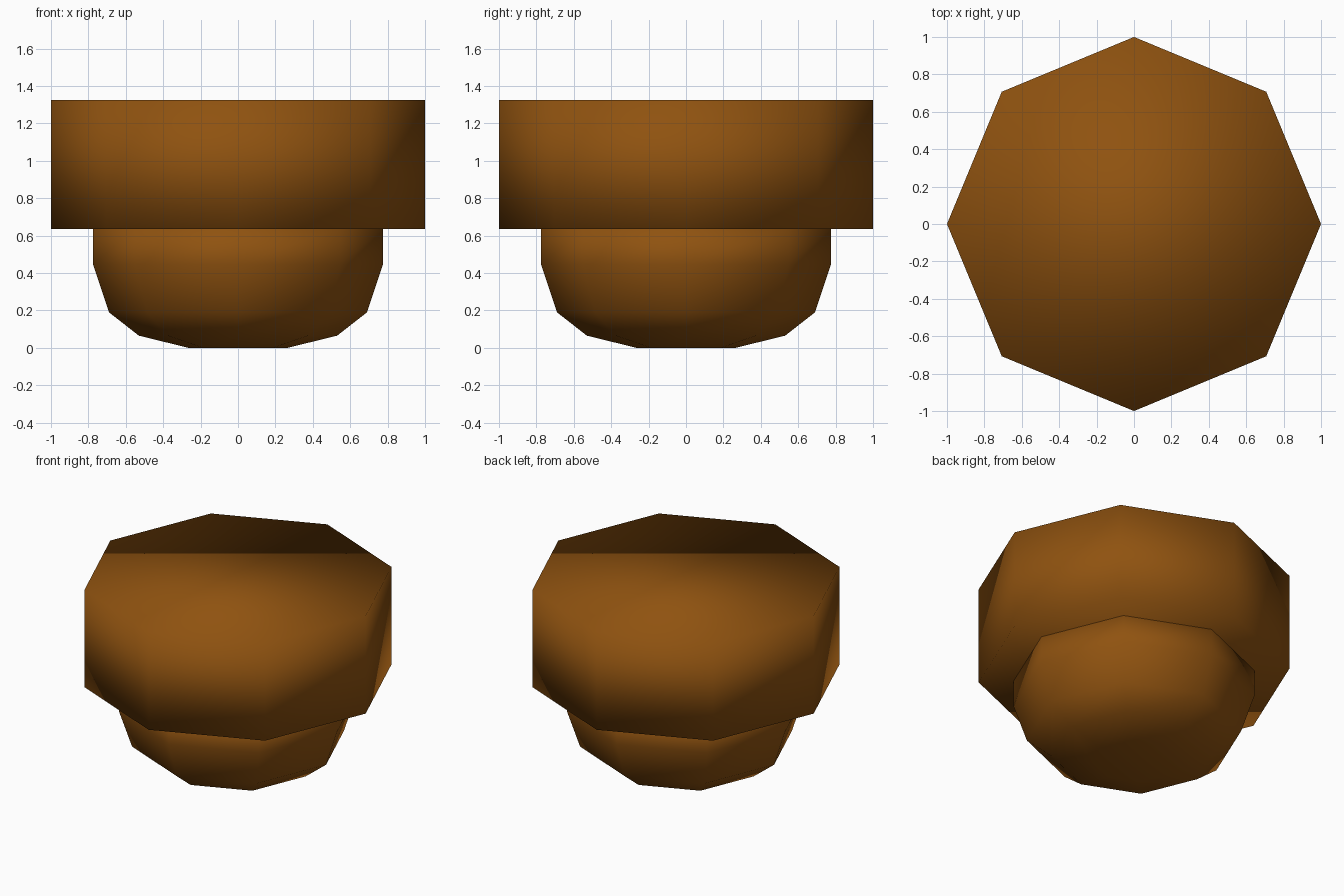
import bpy, bmesh, math

if "Cube" in bpy.data.objects:
    bpy.data.objects.remove(bpy.data.objects["Cube"])

SIDES = 8

brown = bpy.data.materials.new("nut brown")
brown.diffuse_color = (0.275, 0.085, 0.005, 1)
brown.use_nodes = True
brown.node_tree.nodes["Principled BSDF"].inputs["Base Color"].default_value = brown.diffuse_color


def lathe(name, profile):
    """Closed eight-sided solid from (radius, height) rings, softly shaded all over."""
    bm = bmesh.new()
    rings = []
    for r, z in profile:
        rings.append([bm.verts.new((r * math.cos(2 * math.pi * i / SIDES),
                                    r * math.sin(2 * math.pi * i / SIDES), z))
                      for i in range(SIDES)])
    for low, high in zip(rings, rings[1:]):
        for i in range(SIDES):
            j = (i + 1) % SIDES
            bm.faces.new((low[i], low[j], high[j], high[i]))
    bm.faces.new(rings[0][::-1])
    bm.faces.new(rings[-1])
    for f in bm.faces:
        f.smooth = True
    mesh = bpy.data.meshes.new(name)
    bm.to_mesh(mesh)
    bm.free()
    mesh.materials.append(brown)
    obj = bpy.data.objects.new(name, mesh)
    bpy.context.collection.objects.link(obj)
    return obj


# Rounded lower body
lathe("lower_body", [(0.265, 0), (0.53, 0.065), (0.69, 0.19),
                     (0.775, 0.445), (0.775, 0.64)])
# Wide flat cap on top
lathe("upper_cap", [(1.0, 0.635), (1.0, 1.325)])
